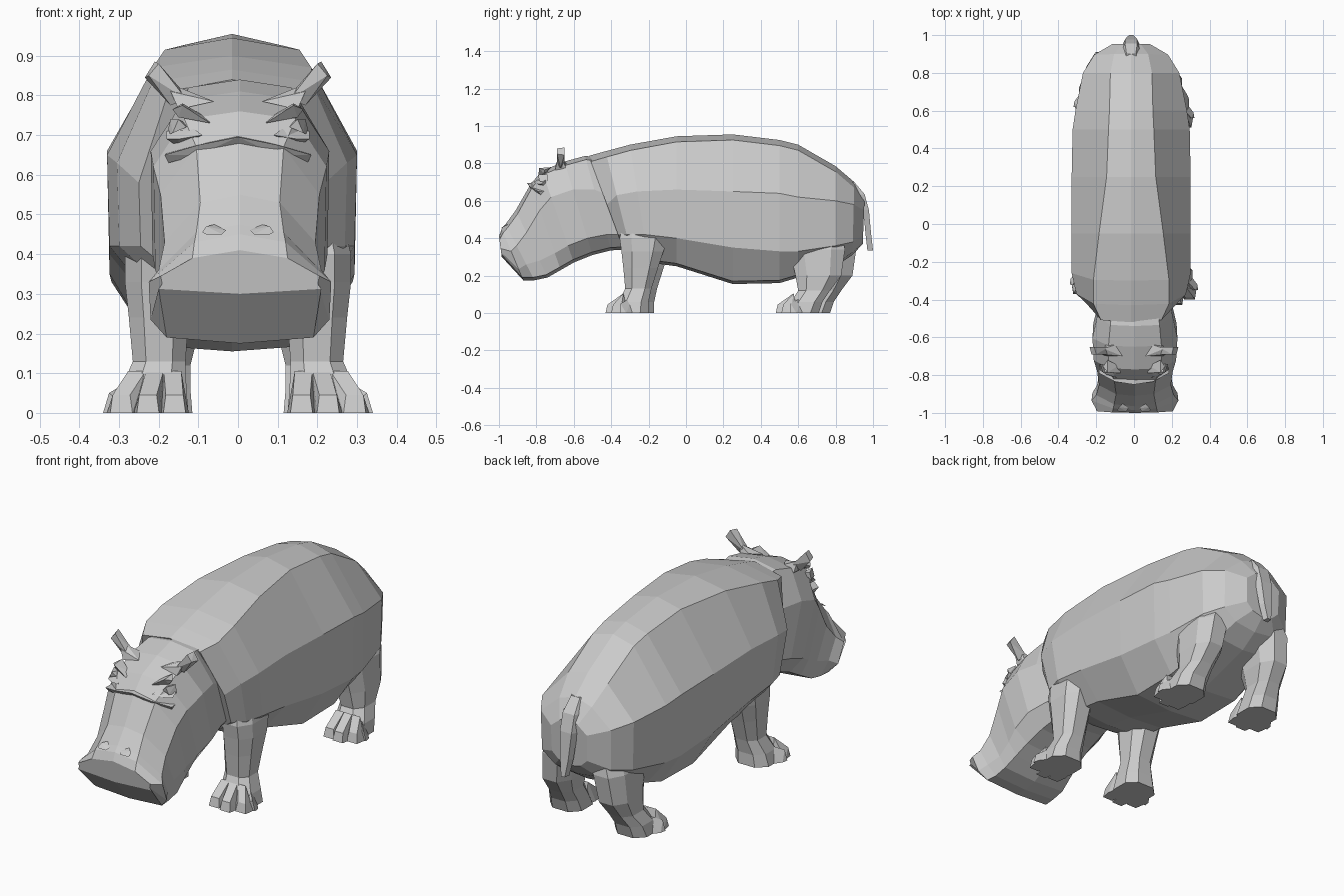
import bpy, bmesh
from mathutils import Vector


def finish(name, bm):
    bmesh.ops.recalc_face_normals(bm, faces=bm.faces)
    me = bpy.data.meshes.new(name)
    bm.to_mesh(me)
    bm.free()
    ob = bpy.data.objects.new(name, me)
    bpy.context.collection.objects.link(ob)
    return ob


def loft(name, rings):
    """Skin a list of equal-length point loops and cap both ends."""
    bm = bmesh.new()
    loops = [[bm.verts.new(p) for p in r] for r in rings]
    n = len(loops[0])
    for a, b in zip(loops, loops[1:]):
        for i in range(n):
            j = (i + 1) % n
            bm.faces.new((a[i], a[j], b[j], b[i]))
    bm.faces.new(loops[0])
    bm.faces.new(loops[-1])
    return finish(name, bm)


def hull(name, pts):
    bm = bmesh.new()
    vs = [bm.verts.new(p) for p in pts]
    res = bmesh.ops.convex_hull(bm, input=vs)
    junk = [v for v in res["geom_interior"] if isinstance(v, bmesh.types.BMVert)]
    bmesh.ops.delete(bm, geom=junk, context='VERTS')
    return finish(name, bm)


def trunk_ring(spec, drop, cx):
    """Symmetric slanted cross-section: top, top edge, widest, flank, belly edge, bottom."""
    yt, zt, a, zm, w, zl, b, yb, zb = spec

    def at(x, z):
        t = (zt - z) / (zt - zb)
        return Vector((x, yt + (yb - yt) * t, z))
    half = [at(a, zt - drop), at(w, zm), at(w * 0.98, zl), at(b, zb + min(.015, (zl - zb) / 2))]
    left = [Vector((-p.x, p.y, p.z)) for p in reversed(half)]
    ring = [at(0, zt)] + half + [at(0, zb)] + left
    return [p + Vector((cx, 0, 0)) for p in ring]


# Barrel body
# y top, z top, half width top, z wide, half width, z flank, half width belly, y bottom, z bottom
body = [
    (-.52, .84, .16, .58, .235, .42, .14, -.33, .33),
    (-.43, .865, .20, .63, .29, .42, .18, -.29, .31),
    (-.30, .90, .20, .65, .315, .42, .20, -.20, .27),
    (-.05, .945, .17, .66, .315, .40, .20, -.05, .25),
    (.25, .955, .13, .65, .315, .35, .20, .25, .155),
    (.50, .925, .12, .64, .31, .33, .20, .50, .16),
    (.60, .90, .115, .62, .295, .33, .19, .60, .19),
    (.80, .785, .11, .60, .255, .36, .15, .80, .25),
    (.90, .70, .09, .58, .195, .38, .12, .89, .31),
    (.955, .62, .05, .55, .10, .42, .06, .945, .37),
]
loft("body", [trunk_ring(r, .03, -.015) for r in body])

# Head, sloping down to a wide muzzle
head = [
    (-.45, .83, .12, .62, .18, .42, .12, -.30, .34),
    (-.54, .84, .13, .66, .20, .42, .14, -.40, .335),
    (-.65, .81, .14, .66, .225, .40, .15, -.50, .31),
    (-.77, .76, .14, .62, .218, .36, .16, -.60, .27),
    (-.83, .69, .11, .55, .20, .32, .17, -.67, .23),
    (-.91, .55, .10, .43, .19, .28, .18, -.74, .19),
    (-.965, .475, .11, .36, .205, .26, .18, -.81, .175),
    (-.985, .45, .115, .33, .23, .235, .185, -.87, .175),
    (-1.0, .41, .12, .345, .20, .325, .205, -.985, .30),
]
loft("head", [trunk_ring(r, .02, .005) for r in head])

for s, side in ((-1, "left"), (1, "right")):
    # Ear
    hull(side + "_ear", [(s * x, y, z) for x, y, z in (
        (.06, -.70, .785), (.10, -.64, .80), (.15, -.64, .77), (.15, -.70, .765),
        (.17, -.69, .81), (.16, -.66, .825))])
    hull(side + "_ear_tip", [(s * x, y, z) for x, y, z in (
        (.13, -.69, .79), (.13, -.65, .80), (.17, -.67, .775),
        (.20, -.69, .88), (.235, -.65, .845), (.21, -.65, .885), (.225, -.69, .85))])
    # Eye with its upper and lower lid
    hull(side + "_eye", [(s * x, y, z) for x, y, z in (
        (.13, -.785, .72), (.165, -.785, .705), (.15, -.79, .74),
        (.17, -.74, .74), (.18, -.74, .70), (.13, -.74, .73))])
    hull(side + "_upper_eyelid", [(s * x, y, z) for x, y, z in (
        (.07, -.79, .73), (.14, -.785, .775), (.165, -.755, .765),
        (.14, -.72, .78), (.08, -.75, .745), (.15, -.76, .745))])
    hull(side + "_lower_eyelid", [(s * x, y, z) for x, y, z in (
        (.09, -.815, .70), (.15, -.795, .69), (.18, -.775, .69),
        (.18, -.75, .71), (.11, -.79, .715), (.15, -.74, .67))])
    # Fold of skin across the forehead
    hull(side + "_forehead_fold", [(s * x, y, z) for x, y, z in (
        (0, -.85, .695), (0, -.835, .678), (0, -.78, .70),
        (.10, -.835, .675), (.10, -.82, .65),
        (.185, -.79, .65), (.175, -.775, .63), (.18, -.71, .655))])
    # Nostril bump
    hull(side + "_nostril", [(s * x, y, z) for x, y, z in (
        (.03, -.975, .46), (.08, -.97, .47), (.09, -.985, .455),
        (.04, -.992, .45), (.08, -.992, .45), (.06, -.95, .475))])


def leg_ring(spec, s, dy):
    z, y0, y1, x0, x1 = spec
    cx, cy = (x0 + x1) / 2, (y0 + y1) / 2
    hx, hy = (x1 - x0) / 2, (y1 - y0) / 2
    unit = [(1, .5), (.5, 1), (-.5, 1), (-1, .5), (-1, -.5), (-.5, -1), (.5, -1), (1, -.5)]
    return [(s * (cx + hx * u), cy + dy + hy * v, z) for u, v in unit]


# Legs: z, y front, y back, x inner, x outer
front = [
    (.50, -.33, -.10, .12, .26), (.40, -.355, -.10, .12, .285),
    (.33, -.345, -.12, .12, .285), (.24, -.335, -.15, .125, .275),
    (.13, -.325, -.185, .132, .265), (.06, -.36, -.20, .13, .295),
    (0, -.38, -.20, .125, .31),
]
hind = [
    (.46, .60, .83, .06, .19), (.34, .555, .85, .08, .245),
    (.20, .585, .83, .10, .255), (.12, .60, .77, .12, .255),
    (.06, .56, .73, .12, .28), (0, .53, .71, .115, .29),
]
for s, side in ((-1, "left"), (1, "right")):
    for kind, rings, shift in (("front", front, .03), ("hind", hind, .06)):
        dy = shift if s < 0 else 0
        loft(f"{side}_{kind}_leg", [leg_ring(r, s, dy) for r in rings])
        # Three blunt toes fanned around the foot
        yf = rings[-1][1] + dy
        spread = .067 if kind == "front" else .058
        for i in range(3):
            c = .16 + i * spread
            b = .165 + i * .045
            tip = yf - (.04, .05, .02)[i]
            pts = []
            for k in (-1, 1):
                pts += [(s * (c + k * .028), tip, 0), (s * (c + k * .022), tip + .01, .045),
                        (s * (b + k * .022), yf + .045, .105), (s * (b + k * .03), yf + .07, 0),
                        (s * (c + k * .036), tip + .05, .0)]
            hull(f"{side}_{kind}_toe_{i + 1}", pts)
        # Small outer side toe
        xo = rings[-1][4]
        hull(f"{side}_{kind}_side_toe", [(s * x, yf + y, z) for x, y, z in (
            (xo + .03, .03, 0), (xo + .025, .06, 0), (xo + .015, .03, .05),
            (xo - .05, .03, 0), (xo - .05, .10, .09), (xo - .02, .12, 0))])

# Tail: y, z, half width
tail = [(.89, .70, .035), (.945, .635, .046), (.968, .55, .046), (.98, .42, .032), (.99, .335, .015)]
loft("tail", [[(-.015 + u * w, y + v, z) for u, v in ((-1, -.02), (1, -.02), (.7, .01), (-.7, .01))]
              for y, z, w in tail])
